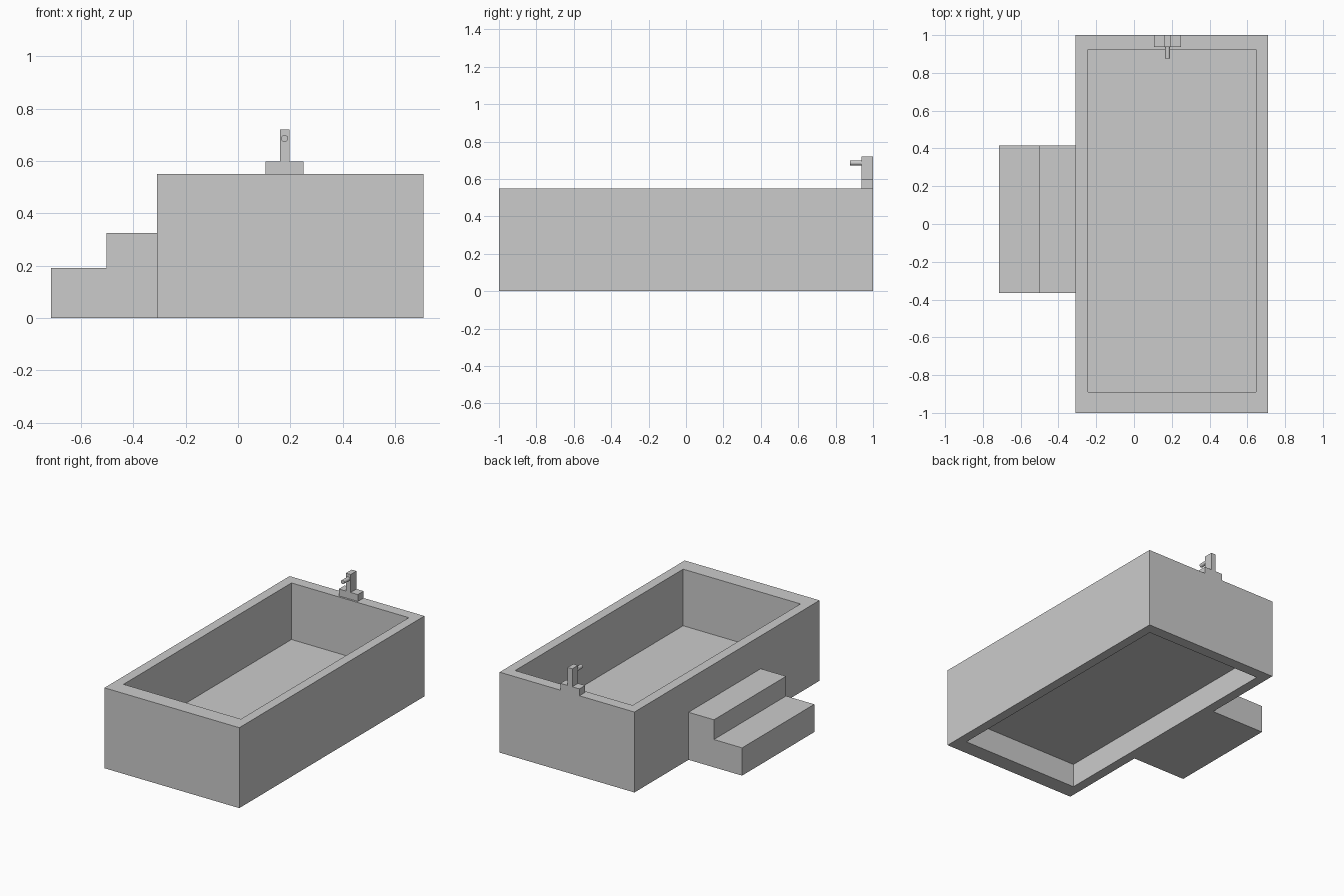
import bpy, bmesh, math

if "Cube" in bpy.data.objects:
    bpy.data.objects.remove(bpy.data.objects["Cube"])

grey = bpy.data.materials.new("light_grey")
grey.diffuse_color = (0.6, 0.6, 0.6, 1)
grey.use_nodes = True
grey.node_tree.nodes["Principled BSDF"].inputs["Base Color"].default_value = grey.diffuse_color


def finish(bm, name):
    bmesh.ops.recalc_face_normals(bm, faces=bm.faces)
    mesh = bpy.data.meshes.new(name)
    bm.to_mesh(mesh)
    bm.free()
    mesh.materials.append(grey)
    ob = bpy.data.objects.new(name, mesh)
    bpy.context.collection.objects.link(ob)
    return ob


def extrude_profile(name, pts, y0, y1):
    """Extrude an x-z outline along y."""
    bm = bmesh.new()
    face = bm.faces.new([bm.verts.new((x, y0, z)) for x, z in pts])
    ext = bmesh.ops.extrude_face_region(bm, geom=[face])["geom"]
    verts = [v for v in ext if isinstance(v, bmesh.types.BMVert)]
    bmesh.ops.translate(bm, verts=verts, vec=(0, y1 - y0, 0))
    return finish(bm, name)


def rect(bm, x0, x1, y0, y1, z):
    return [bm.verts.new((x, y, z)) for x, y in
            ((x0, y0), (x1, y0), (x1, y1), (x0, y1))]


# Tub walls: open rectangular ring, bridged loop by loop
OUTER = (-0.31, 0.71, -1.0, 1.0)
INNER = (-0.243, 0.645, -0.89, 0.925)
bm = bmesh.new()
loops = [rect(bm, *OUTER, 0), rect(bm, *OUTER, 0.55),
         rect(bm, *INNER, 0.55), rect(bm, *INNER, 0)]
for a, b in zip(loops, loops[1:] + loops[:1]):
    for i in range(4):
        j = (i + 1) % 4
        bm.faces.new((a[i], a[j], b[j], b[i]))
finish(bm, "tub_walls")

# Tub floor: thin sheet raised above the ground
bm = bmesh.new()
bm.faces.new(rect(bm, *INNER, 0.163))
finish(bm, "tub_floor")

# Two steps on the left side
extrude_profile("steps", [(-0.715, 0), (-0.31, 0), (-0.31, 0.325),
                          (-0.502, 0.325), (-0.502, 0.19), (-0.715, 0.19)],
                -0.365, 0.415)

# Tap base and post share one outline
extrude_profile("tap_body", [(0.106, 0.55), (0.25, 0.55), (0.25, 0.597),
                             (0.196, 0.597), (0.196, 0.72), (0.16, 0.72),
                             (0.16, 0.597), (0.106, 0.597)], 0.938, 1.0)

# Round spout pointing into the tub
bpy.ops.mesh.primitive_cylinder_add(vertices=16, radius=0.0135, depth=0.065,
                                    location=(0.178, 0.9095, 0.686),
                                    rotation=(math.pi / 2, 0, 0))
spout = bpy.context.object
spout.name = "tap_spout"
spout.data.materials.append(grey)
bpy.ops.object.shade_smooth_by_angle()
